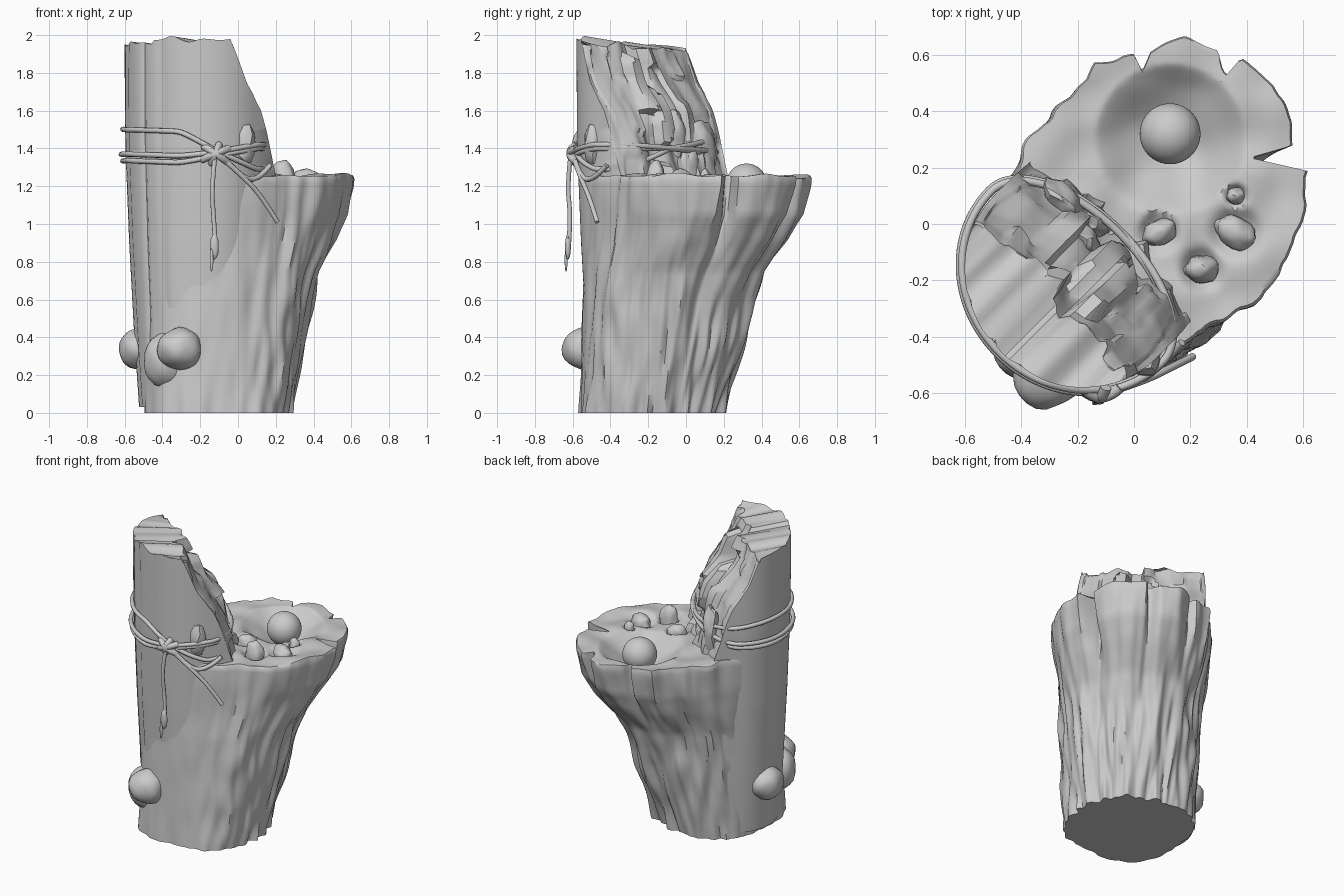
import bpy, bmesh, math
from mathutils import Vector, noise

old = bpy.data.objects.get("Cube")
if old:
    bpy.data.objects.remove(old)

wood = bpy.data.materials.new("weathered_grey")
wood.use_nodes = True
GREY = (0.6, 0.6, 0.6, 1)
wood.diffuse_color = GREY
wood.node_tree.nodes["Principled BSDF"].inputs["Base Color"].default_value = GREY
R2 = math.sqrt(0.5)


def finish(name, bm, angle=40):
    bmesh.ops.recalc_face_normals(bm, faces=bm.faces)
    me = bpy.data.meshes.new(name)
    bm.to_mesh(me)
    bm.free()
    ob = bpy.data.objects.new(name, me)
    bpy.context.collection.objects.link(ob)
    me.materials.append(wood)
    bpy.ops.object.select_all(action='DESELECT')
    ob.select_set(True)
    bpy.context.view_layer.objects.active = ob
    bpy.ops.object.shade_smooth_by_angle(angle=math.radians(angle))
    return ob


def lookup(table, x):
    for (x0, y0), (x1, y1) in zip(table, table[1:]):
        if x <= x1:
            return y0 + (y1 - y0) * max(0, x - x0) / (x1 - x0)
    return table[-1][1]


def uv(u, v, z):
    # u runs from the tall post towards the ledge, v across it
    v -= .015
    return Vector(((u + v) * R2, (u - v) * R2, z))


def skin(bm, rings):
    for a, b in zip(rings, rings[1:]):
        for i in range(len(a)):
            j = (i + 1) % len(a)
            bm.faces.new((a[i], a[j], b[j], b[i]))


# Trunk: boxy round foot blended into the ragged ledge outline
LEDGE = [(.62, .19), (.61, .06), (.6, 0), (.55, -.12), (.49, -.22), (.4, -.3), (.28, -.36), (.13, -.46),
         (-.1, -.55), (-.36, -.47), (-.53, -.22), (-.55, 0), (-.42, .2), (-.38, .29),
         (-.27, .43), (-.17, .51), (-.14, .57), (0, .61), (.03, .55), (.06, .62), (.18, .68),
         (.3, .62), (.33, .53), (.38, .59), (.5, .49), (.56, .36), (.57, .28), (.43, .24), (.43, .21),
         (.5, .2)]
FLARE = [(0, 0), (.3, .19), (.6, .36), (.75, .48), (.92, .76), (1.05, .92), (1.2, .99), (1.26, 1)]
FOOT = Vector((-.09, -.16, 0))
BOWL = Vector((.13, .3, 0))
CHIPS = [(.09, -.03, .065, .045, .4), (.36, -.03, .08, .055, -.6),
         (.24, -.16, .065, .05, 0), (.36, .1, .035, .03, 0)]


def outline(n):
    pts = [Vector((x, y, 0)) for x, y in LEDGE]
    segs = list(zip(pts, pts[1:] + pts[:1]))
    total = sum((b - a).length for a, b in segs)
    out = []
    for k in range(n):
        d = total * k / n
        for a, b in segs:
            if d <= (b - a).length:
                out.append(a.lerp(b, d / (b - a).length))
                break
            d -= (b - a).length
    return out


def trunk_point(sharp, soft, z):
    t = lookup(FLARE, z)
    p = soft.lerp(sharp, t ** 4)
    ang = math.atan2(p.y, p.x)
    out = Vector((math.cos(ang), math.sin(ang), 0))
    r = .397 - .015 * math.cos(4 * ang) - .043 * math.cos(ang - math.pi / 4) ** 3
    q = (FOOT + out * r).lerp(p, t)
    rough = max(0, min(1, (math.cos(ang - math.pi / 4) + .7) * 1.3))
    flute = abs(noise.noise(out * 3.2 + Vector((1, 0, z * .8)))) * 2 - .5
    bump = noise.noise(out * 6 + Vector((4, 0, z * 4)))
    fine = noise.noise(out * 12 + Vector((0, 9, z * 3)))
    fade = 1 - .5 * t ** 4
    q += out * (rough * fade * (.03 * flute + .02 * bump + .016 * fine) + .006 * bump)
    q += out * .02 * noise.noise(out * 5) * max(0, 1 - z / .3)
    return q + Vector((0, 0, z))


def ledge_height(p):
    d = (Vector((p.x, p.y, 0)) - BOWL).length / .27
    h = 1.255 + .025 * noise.noise(p * 6)
    if d < 1:
        h -= .15 * (1 - d * d) ** 1.3
    for x, y, a, b, r in CHIPS:
        h -= .05 * math.exp(-(((p.x - x) ** 2 + (p.y - y) ** 2) / a ** 2) ** 2)
    return h


bm = bmesh.new()
COUNT = 200
edge = outline(COUNT)
soft = [sum((edge[(i + k) % COUNT] for k in range(-9, 10)), Vector()) / 19 for i in range(COUNT)]
rings = [[bm.verts.new(trunk_point(p, s, 1.24 * k / 46)) for p, s in zip(edge, soft)] for k in range(47)]
rim = [v.co.copy() for v in rings[-1]]
for k in range(36):
    f = .985 * (1 - k / 36)
    ring = []
    for p in rim:
        q = BOWL + (Vector((p.x, p.y, 0)) - BOWL) * f
        q.z = ledge_height(q)
        ring.append(bm.verts.new(q))
    rings.append(ring)
skin(bm, rings)
bm.faces.new(rings[0])
bm.faces.new(rings[-1])
finish("trunk", bm, 45)

# Tall post: rounded bark outside, splintered sloping face inside
FACE = [(0, -.2), (.9, -.15), (1.1, -.1), (1.25, -.1), (1.4, -.15), (1.5, -.18), (1.6, -.22),
        (1.75, -.33), (1.97, -.42)]
SIZE = [(0, .8), (.4, .87), (.9, .94), (1.4, .99), (1.95, 1)]
UC, SU, SV = -.275, .38, .41
N, ROWS = 56, 72
bm = bmesh.new()
rings = []
for k in range(ROWS + 1):
    outer, inner = [], []
    for i in range(N + 1):
        s = math.sin(math.pi * (i / N - .5))
        top = 1.955 + .04 * noise.noise(Vector((s * 4, 2, 0))) + (.025 if s > .1 else 0)
        top -= .08 * max(0, -s - .7)
        z = .03 + (top - .03) * k / ROWS
        size = lookup(SIZE, z)
        face = lookup(FACE, z)
        clip = math.sqrt(max(0, 1 - (min(0, face - UC) / SU) ** 2))
        v = SV * size * s * clip
        u = UC - SU * size * math.sqrt(max(0, 1 - (v / SV / size) ** 2))
        # long shallow cracks down the bark
        crack = .014 * sum(math.exp(-((s - c) / .025) ** 2) for c in (-.55, -.12, .2))
        bark = .008 * noise.noise(Vector((v * 9, 0, z * .8))) + crack
        mid = 1 - s * s
        step = math.floor(s * 4.5 + .7 * noise.noise(Vector((s, 5, z * 2))))
        jag = noise.noise(Vector((step * 3.3, math.floor(z * 3.5 + step * .4) * 2.7, .5)))
        jag = .09 * jag + .045 * noise.noise(Vector((v * 9, 3, z * 4)))
        w = max(face + .05 * mid + jag * math.sqrt(max(0, mid)), u + .004)
        outer.append(bm.verts.new(uv(u + bark * mid, v, z)))
        inner.append(bm.verts.new(uv(w, v, z - (.03 if k == ROWS else 0))))
    rings.append(outer + inner[::-1])
skin(bm, rings)
for ring in (rings[0], rings[-1]):
    for i in range(N):
        a, b = 2 * N + 1 - i, 2 * N - i
        bm.faces.new((ring[i], ring[i + 1], ring[b], ring[a]))
finish("tall_post", bm, 40)


def blob(name, loc, size, turn=0, detail=3, rough=0, angle=40):
    bm = bmesh.new()
    bmesh.ops.create_icosphere(bm, subdivisions=detail, radius=1)
    for v in bm.verts:
        v.co *= 1 + rough * noise.noise(v.co * 1.5 + Vector(loc))
        v.co = Vector(a * b for a, b in zip(v.co, size))
    ob = finish(name, bm, angle)
    ob.location = loc
    ob.rotation_euler.z = turn


# Ball in the bowl, wood chips, branch knots
blob("bowl_ball", (.128, .32, 1.212), (.108, .108, .108), detail=4)
for i, (x, y, a, b, r) in enumerate(CHIPS):
    blob(f"ledge_chip_{i}", (x, y, 1.235), (a, b, .1 if i == 2 else .055), r, 3, .2)
blob("front_knot", (-.31, -.54, .34), (.12, .115, .11), rough=.1, angle=60)
blob("side_knot", (-.53, -.12, .34), (.1, .12, .11), rough=.1, angle=60)
blob("low_knot", (-.38, -.45, .28), (.12, .1, .15), rough=.1, angle=60)

# Upright splinters on the broken face
SPLINTERS = [(-.25, .08, 1.38, .1, .05, .16), (-.08, -.17, 1.38, .08, .05, .17),
             (.02, -.27, 1.36, .07, .045, .16), (.04, -.37, 1.45, .06, .05, .15),
             (-.18, -.06, 1.45, .07, .05, .15), (-.14, .01, 1.3, .06, .05, .13)]
for i, (x, y, z, a, b, h) in enumerate(SPLINTERS):
    blob(f"splinter_{i}", (x, y, z), (a, b, h), -.8, 3, .35)


def tube(name, pts, radius, cyclic=False):
    cu = bpy.data.curves.new(name, 'CURVE')
    cu.dimensions = '3D'
    cu.bevel_depth = radius
    cu.bevel_resolution = 2
    cu.resolution_u = 4
    cu.use_fill_caps = True
    sp = cu.splines.new('NURBS')
    sp.points.add(len(pts) - 1)
    for p, co in zip(sp.points, pts):
        p.co = (*co, 1)
    sp.use_cyclic_u = cyclic
    sp.use_endpoint_u = not cyclic
    sp.order_u = 3
    ob = bpy.data.objects.new(name, cu)
    bpy.context.collection.objects.link(ob)
    cu.materials.append(wood)


# Rope turns round the post, tilted differently, meeting at the knot
for n, (left, knot, right, grow) in enumerate([(1.5, 1.39, 1.29, .006), (1.37, 1.38, 1.42, .014),
                                               (1.335, 1.36, 1.40, .006)]):
    pts = []
    for i in range(40):
        a = math.tau * i / 40
        c, s = math.cos(a), math.sin(a)
        u = UC + c * ((SU + grow) if c < 0 else .21 + grow)
        p = uv(u, (SV + grow + .01) * s, 0)
        p.z = lookup([(-.6, left), (-.3, left - .01), (-.12, knot), (.1, right), (.2, right)], p.x)
        if p.y > -.3:
            p.z = left + (1.4 - left) * min(1, (p.x + .6) / .6)
            p.z += (right - 1.4) * max(0, min(1, p.x / .15))
        pts.append(p)
    tube(f"rope_turn_{n}", pts, .014, True)

# Knot, hanging ends and wooden peg
for n, (dx, dz) in enumerate([(.07, .03), (.06, -.04), (.02, .05)]):
    tube(f"knot_strand_{n}", [(-.12 - dx, -.58, 1.37 - dz), (-.12, -.65, 1.375),
                              (-.12 + dx, -.58, 1.37 + dz)], .02)
tube("hanging_end", [(-.12, -.61, 1.37), (-.14, -.63, 1.2), (-.13, -.61, 1.05), (-.12, -.62, .9)], .012)
blob("hanging_tip", (-.125, -.625, .88), (.024, .016, .07), detail=2)
blob("hanging_point", (-.14, -.635, .81), (.01, .008, .065), detail=2)
tube("slanting_end", [(-.1, -.6, 1.36), (.03, -.56, 1.25), (.13, -.51, 1.14), (.21, -.47, 1.01)], .013)
tube("side_strand", [(-.1, -.6, 1.38), (0, -.57, 1.26), (.1, -.5, 1.22), (.17, -.42, 1.31)], .014)
blob("wooden_peg", (.04, -.49, 1.42), (.055, .05, .115), .5, 2, .2, 30)
